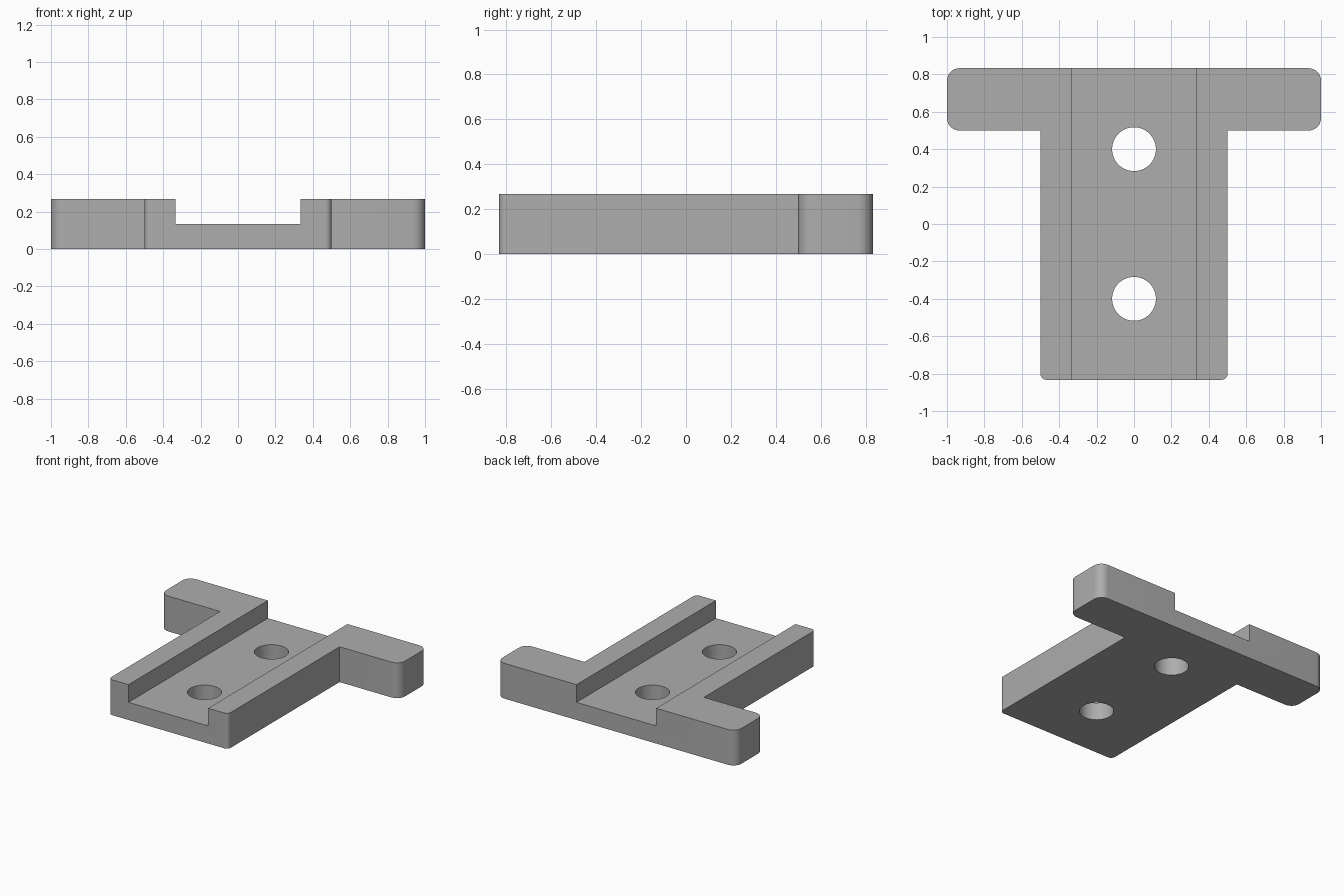
import bpy, bmesh, math
from mathutils import Vector

cube = bpy.data.objects.get("Cube")
if cube:
    bpy.data.objects.remove(cube, do_unlink=True)

HEIGHT = 0.267
FLOOR = 0.133

grey = bpy.data.materials.new("plain grey")
grey.use_nodes = True
colour = (0.42, 0.42, 0.42, 1)
grey.diffuse_color = colour
grey.node_tree.nodes["Principled BSDF"].inputs["Base Color"].default_value = colour


def rounded_outline(corners, steps=10):
    """Turn (x, y, radius) corners into a loop with right-angle fillets."""
    points = []
    for i, (x, y, r) in enumerate(corners):
        p = Vector((x, y))
        if r == 0:
            points.append(p)
            continue
        before = (Vector(corners[i - 1][:2]) - p).normalized()
        after = (Vector(corners[(i + 1) % len(corners)][:2]) - p).normalized()
        centre = p + (before + after) * r
        for k in range(steps + 1):
            a = math.pi / 2 * k / steps
            points.append(centre - after * r * math.cos(a) - before * r * math.sin(a))
    return points


def prism(name, outline, z0, z1):
    """Extrude a flat outline upwards into a solid."""
    bm = bmesh.new()
    face = bm.faces.new([bm.verts.new((p.x, p.y, z0)) for p in outline])
    top = bmesh.ops.extrude_face_region(bm, geom=[face])["geom"]
    verts = [v for v in top if isinstance(v, bmesh.types.BMVert)]
    bmesh.ops.translate(bm, vec=(0, 0, z1 - z0), verts=verts)
    bmesh.ops.recalc_face_normals(bm, faces=bm.faces)
    mesh = bpy.data.meshes.new(name)
    bm.to_mesh(mesh)
    bm.free()
    mesh.materials.append(grey)
    obj = bpy.data.objects.new(name, mesh)
    bpy.context.collection.objects.link(obj)
    return obj


# T-shaped plate: right half of the outline, mirrored for the other half
half = [(0.5, -0.833, 0.033), (0.5, 0.5, 0), (1, 0.5, 0.067), (1, 0.833, 0.067)]
corners = half + [(-x, y, r) for x, y, r in reversed(half)]
plate = prism("t_plate", rounded_outline(corners), 0, HEIGHT)

# Lengthwise channel and two through holes
channel = [Vector(c) for c in ((-0.333, -1), (0.333, -1), (0.333, 1), (-0.333, 1))]
cutters = [prism("channel_cutter", channel, FLOOR, 0.5)]
for y in (-0.4, 0.4):
    circle = [Vector((0.117 * math.cos(a), y + 0.117 * math.sin(a)))
              for a in (math.tau * i / 64 for i in range(64))]
    cutters.append(prism("hole_cutter", circle, -0.2, 0.4))

for cutter in cutters:
    cutter.hide_render = True
    cut = plate.modifiers.new(cutter.name, 'BOOLEAN')
    cut.operation = 'DIFFERENCE'
    cut.solver = 'EXACT'
    cut.object = cutter

# Bake the cuts and discard the cutters
graph = bpy.context.evaluated_depsgraph_get()
baked = bpy.data.meshes.new_from_object(plate.evaluated_get(graph))
plate.modifiers.clear()
plate.data = baked
for cutter in cutters:
    bpy.data.objects.remove(cutter, do_unlink=True)

# Smooth fillets and hole walls, crisp edges elsewhere
bpy.ops.object.select_all(action='DESELECT')
plate.select_set(True)
bpy.context.view_layer.objects.active = plate
bpy.ops.object.shade_smooth_by_angle(angle=math.radians(30))
